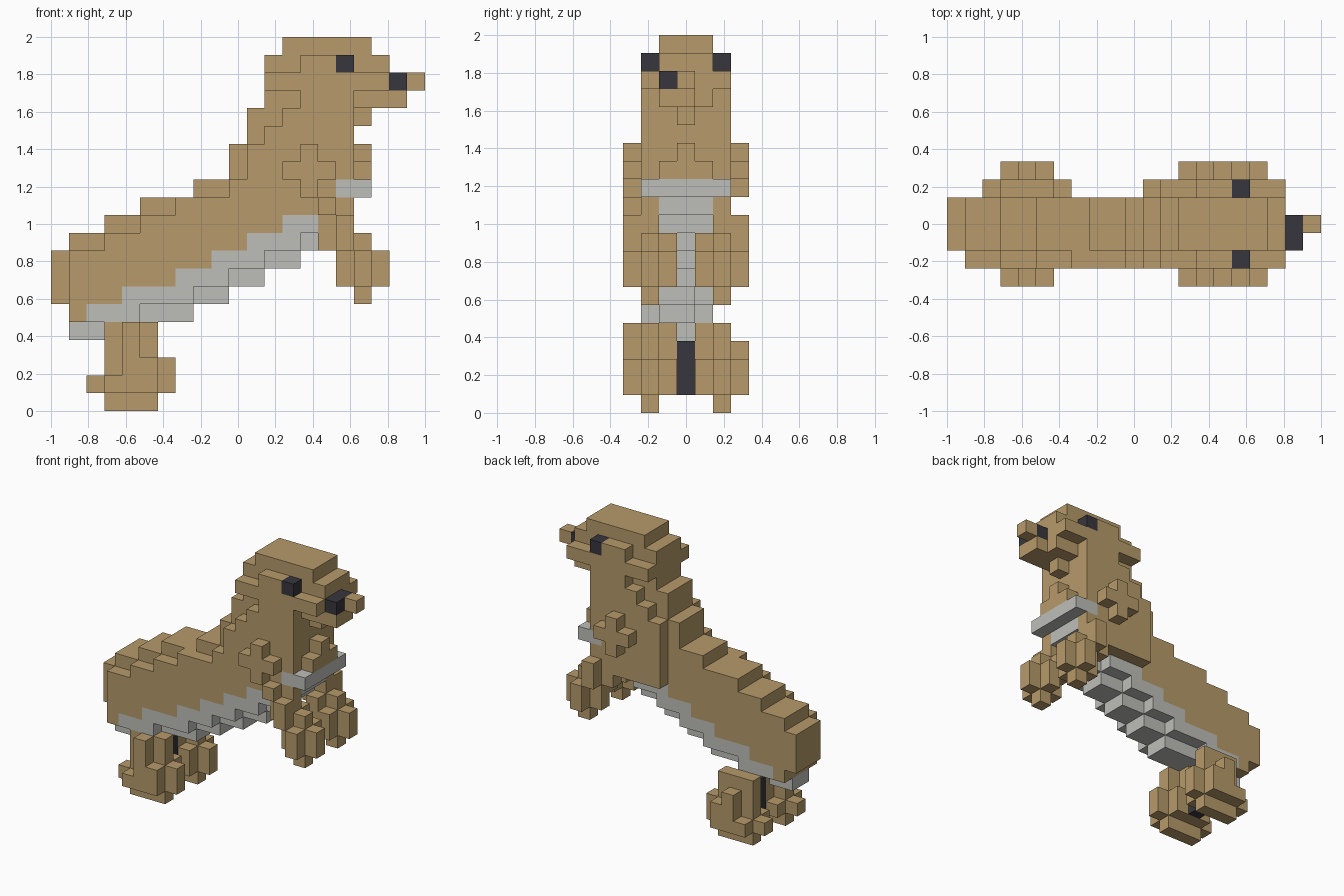
import bpy
import bmesh
from mathutils import Vector

default = bpy.data.objects.get("Cube")
if default:
    bpy.data.objects.remove(default, do_unlink=True)

UNIT = 2 / 21           # edge of one block
MIDDLE = 3              # block column on the centre line
cells = {}              # (x, y, z) -> (part, material name)


def make_material(name, rgb):
    mat = bpy.data.materials.new(name)
    mat.use_nodes = True
    mat.diffuse_color = (*rgb, 1)
    mat.node_tree.nodes["Principled BSDF"].inputs["Base Color"].default_value = (*rgb, 1)
    return mat


materials = {
    "tan_fur": make_material("tan_fur", (0.474, 0.328, 0.145)),
    "pale_grey": make_material("pale_grey", (0.515, 0.515, 0.49)),
    "near_black": make_material("near_black", (0.038, 0.037, 0.047)),
}


def span(value):
    first, last = value if isinstance(value, tuple) else (value, value)
    return range(first, last + 1)


def fill(part, x, y, z, colour="tan_fur"):
    """Fill an inclusive range of blocks; later calls repaint earlier ones."""
    for i in span(x):
        for j in span(y):
            for k in span(z):
                cells[i, j, k] = (part, colour)


def fill_pair(part, x, offset, z, colour="tan_fur"):
    """Fill the same blocks on both sides of the centre line."""
    fill("right_" + part, x, MIDDLE - offset, z, colour)
    fill("left_" + part, x, MIDDLE + offset, z, colour)


WIDE, BODY, RIDGE, KEEL = (1, 5), (1, 4), (2, 4), (2, 3)

# Sloping trunk: level, rear end, rear end of full width, pale start, pale end
for z, rear, full, pale, end in (
    (5, 1, 1, 2, 4), (6, 0, 1, 4, 7), (7, 0, 1, 7, 9),
    (8, 0, 1, 9, 11), (9, 1, 3, 11, 13), (10, 3, 5, 13, 14),
):
    fill("trunk", (rear, full), RIDGE, z)
    fill("trunk", (full, pale - 1), BODY, z)
    fill("trunk", (pale, end), BODY, z, "pale_grey")

# Stepped keel under the belly
for step in range(4):
    start = 5 + 2 * step + min(step, 1)
    fill("belly", (start, start + 2 - min(step, 1)), KEEL, 5 + step, "pale_grey")
fill("belly", 14, KEEL, 9, "pale_grey")
fill("belly", (1, 2), KEEL, 4, "pale_grey")

# Shoulders and chest
fill("chest", (5, 6), RIDGE, 11)
fill("chest", (7, 14), BODY, 11)
fill("chest", (8, 9), RIDGE, 12)
fill("chest", (10, 15), BODY, 12)
fill("chest", 10, RIDGE, (13, 14))
fill("chest", (11, 16), WIDE, (13, 14))
fill("chest", (11, 15), 5, (10, 12))
fill("chest", (16, 17), WIDE, 12, "pale_grey")
fill("chest", (15, 16), RIDGE, 11, "pale_grey")
fill("chest", 15, RIDGE, 10, "pale_grey")
fill("chest", 17, RIDGE, 13)
fill("chest", 17, MIDDLE, 14)

# Neck
fill("neck", 11, RIDGE, (15, 16))
fill("neck", (12, 16), WIDE, 15)
fill("neck", 12, RIDGE, 16)
fill("neck", (13, 16), WIDE, 16)
fill("neck", 17, MIDDLE, 16)

# Head, snout and crown
fill("head", (12, 13), RIDGE, 17)
fill("head", (14, 16), WIDE, 17)
fill("head", (17, 18), RIDGE, 17)
fill("head", (12, 18), WIDE, 18)
fill("head", (12, 18), RIDGE, 19)
fill("head", (14, 15), WIDE, 19)
fill("head", (13, 17), RIDGE, 20)
fill("snout", 19, KEEL, 17)
fill("snout", 20, MIDDLE, 18)
fill("nose", 19, KEEL, 18, "near_black")
fill_pair("eye", 16, 2, 19, "near_black")

# Shoulder tufts
fill_pair("shoulder", (13, 15), 3, 13)
fill_pair("shoulder", 14, 3, (12, 14))

# Front legs and cross-shaped paws
fill_pair("front_leg", (15, 16), 2, (9, 11))
fill_pair("front_leg", 16, 3, (9, 10))
fill("right_front_leg", 15, 0, 11)
fill_pair("front_paw", 17, 2, (6, 9))
fill_pair("front_paw", (16, 18), 2, (7, 8))
for side in (1, 3):
    fill_pair("front_paw", 17, side, (7, 8))
fill_pair("front_paw", 16, 1, (8, 9))

# Hind legs and paws
fill_pair("hind_leg", (3, 5), 2, (0, 4))
fill_pair("hind_leg", (2, 6), 2, 1)
fill_pair("hind_leg", 6, 2, 2)
for side in (1, 3):
    fill_pair("hind_leg", 3, side, 1)
    fill_pair("hind_leg", 4, side, (1, 3))
    fill_pair("hind_leg", 5, side, (1, 2))
fill_pair("hind_leg", 4, 1, 4)
fill("right_hind_leg", 4, 0, 4)

# Dark block between the hind legs
fill("under_tail", 4, MIDDLE, (1, 3), "near_black")

AXES = [Vector(a) for a in ((1, 0, 0), (0, 1, 0), (0, 0, 1))]
ORIGIN = Vector((-1, -3.5 * UNIT, 0))


def build_part(part):
    """Make one mesh from the exposed block sides of a part."""
    bm = bmesh.new()
    used = []
    for cell, (owner, colour) in cells.items():
        if owner != part:
            continue
        if colour not in used:
            used.append(colour)
        centre = Vector(cell) + Vector((0.5, 0.5, 0.5))
        for n in range(3):
            u, v = AXES[(n + 1) % 3] / 2, AXES[(n + 2) % 3] / 2
            for sign in (1, -1):
                normal = AXES[n] * sign
                if tuple(int(c) for c in Vector(cell) + normal) in cells:
                    continue
                mid = centre + normal / 2
                corners = [mid - u - v, mid + u - v, mid + u + v, mid - u + v]
                face = bm.faces.new([bm.verts.new(ORIGIN + c * UNIT) for c in corners[::sign]])
                face.material_index = used.index(colour)
    bmesh.ops.remove_doubles(bm, verts=bm.verts, dist=UNIT / 100)
    mesh = bpy.data.meshes.new(part)
    bm.to_mesh(mesh)
    bm.free()
    for colour in used:
        mesh.materials.append(materials[colour])
    bpy.context.collection.objects.link(bpy.data.objects.new(part, mesh))


for part in dict.fromkeys(owner for owner, _ in cells.values()):
    build_part(part)
